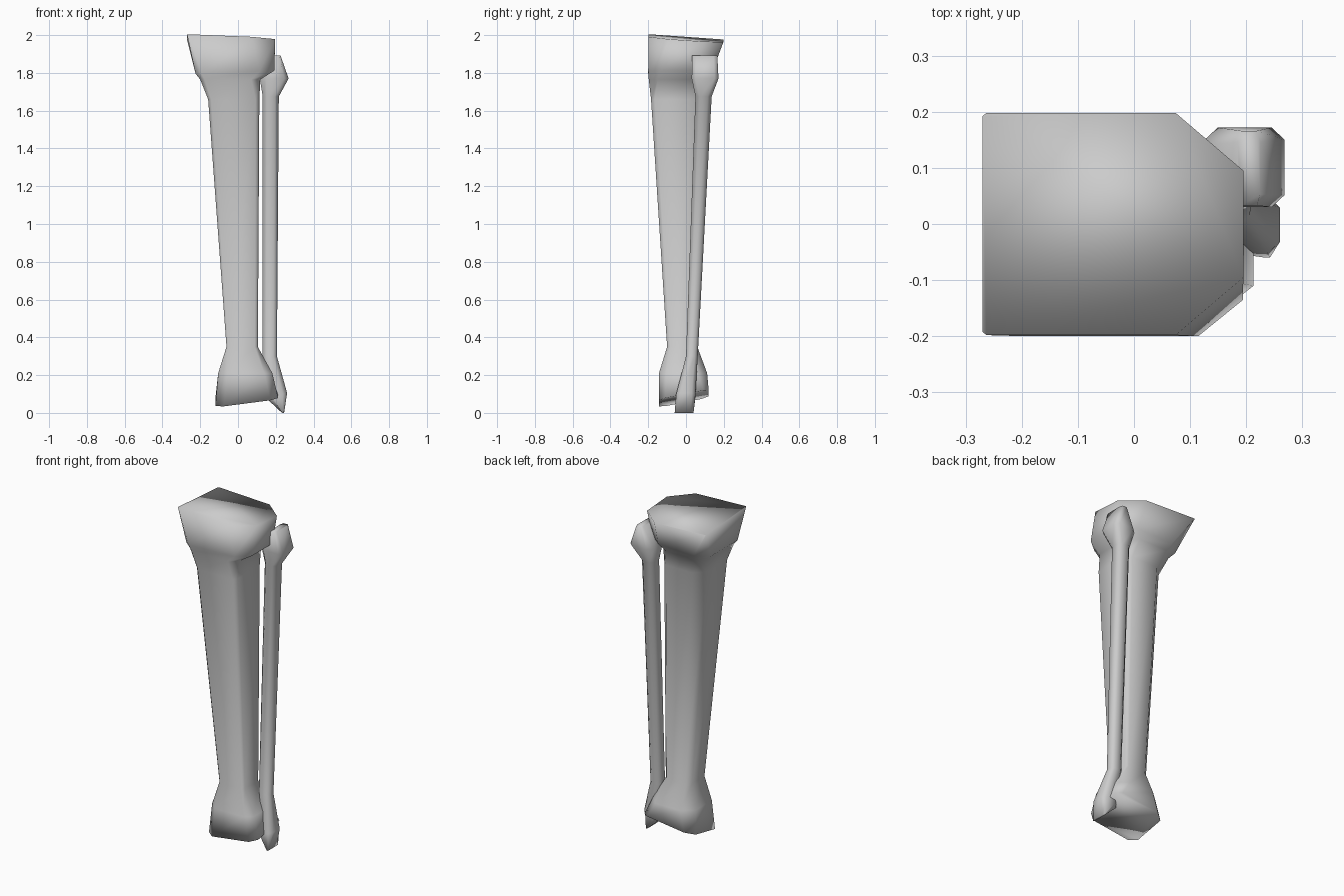
import bpy, bmesh


def section(bm, z, tilt_x, tilt_y, x0, x1, y0, y1, cuts):
    """Rectangle with cut corners (front-left, front-right, back-right, back-left), on a tilted plane."""
    hx, hy = (x1 - x0) / 2, (y1 - y0) / 2
    fl, fr, br, bl = cuts
    points = [
        (x0, y0 + hy * fl), (x0 + hx * fl, y0),
        (x1 - hx * fr, y0), (x1, y0 + hy * fr),
        (x1, y1 - hy * br), (x1 - hx * br, y1),
        (x0 + hx * bl, y1), (x0, y1 - hy * bl),
    ]
    return [bm.verts.new((x, y, z + tilt_x * x + tilt_y * y)) for x, y in points]


def loft(name, sections):
    """Skin a stack of sections, bottom to top, and close both ends."""
    bm = bmesh.new()
    rings = [section(bm, *s) for s in sections]
    for a, b in zip(rings, rings[1:]):
        for i in range(8):
            j = (i + 1) % 8
            bm.faces.new((a[i], a[j], b[j], b[i]))
    bm.faces.new(rings[0][::-1])
    bm.faces.new(rings[-1])
    bmesh.ops.recalc_face_normals(bm, faces=bm.faces)
    mesh = bpy.data.meshes.new(name)
    bm.to_mesh(mesh)
    bm.free()
    for p in mesh.polygons:
        p.use_smooth = True
    obj = bpy.data.objects.new(name, mesh)
    bpy.context.collection.objects.link(obj)
    return obj


# Large shin bone: ankle end, narrow shaft, flared knee plateau
loft("shin_bone", [
    (0.073, 0.13, 0.2, -0.12, 0.213, -0.143, 0.12, (0.27, 0.25, 0.2, 0.3)),
    (0.21, 0.0, 0.0, -0.105, 0.182, -0.143, 0.112, (0.35, 0.3, 0.4, 0.45)),
    (0.35, 0.0, 0.0, -0.061, 0.105, -0.1, 0.06, (0.12, 0.2, 0.2, 0.4)),
    (1.66, 0.0, 0.0, -0.158, 0.113, -0.185, 0.08, (0.12, 0.15, 0.25, 0.45)),
    (1.765, 0.0, 0.0, -0.2, 0.118, -0.197, 0.115, (0.15, 0.3, 0.4, 0.4)),
    (1.805, 0.04, 0.0, -0.225, 0.194, -0.2, 0.14, (0.15, 0.38, 0.5, 0.35)),
    (1.98, -0.04, -0.07, -0.27, 0.195, -0.198, 0.198, (0.03, 0.52, 0.52, 0.03)),
])

# Slim calf bone: pointed ankle tip, thin shaft, ridged head
loft("calf_bone", [
    (0.0, 0.0, 0.0, 0.233, 0.244, -0.06, 0.04, (0.3, 0.3, 0.3, 0.3)),
    (0.04, 0.25, 0.0, 0.15, 0.26, -0.052, 0.05, (0.5, 0.4, 0.4, 0.5)),
    (0.3, 0.0, 0.0, 0.13, 0.206, 0.0, 0.062, (0.5, 0.5, 0.5, 0.5)),
    (1.675, 0.0, 0.0, 0.131, 0.216, 0.05, 0.136, (0.5, 0.5, 0.5, 0.5)),
    (1.77, 0.0, 0.0, 0.115, 0.268, 0.03, 0.172, (0.45, 0.3, 0.3, 0.45)),
    (1.893, 0.0, 0.0, 0.185, 0.225, 0.033, 0.166, (0.3, 0.3, 0.3, 0.3)),
])
